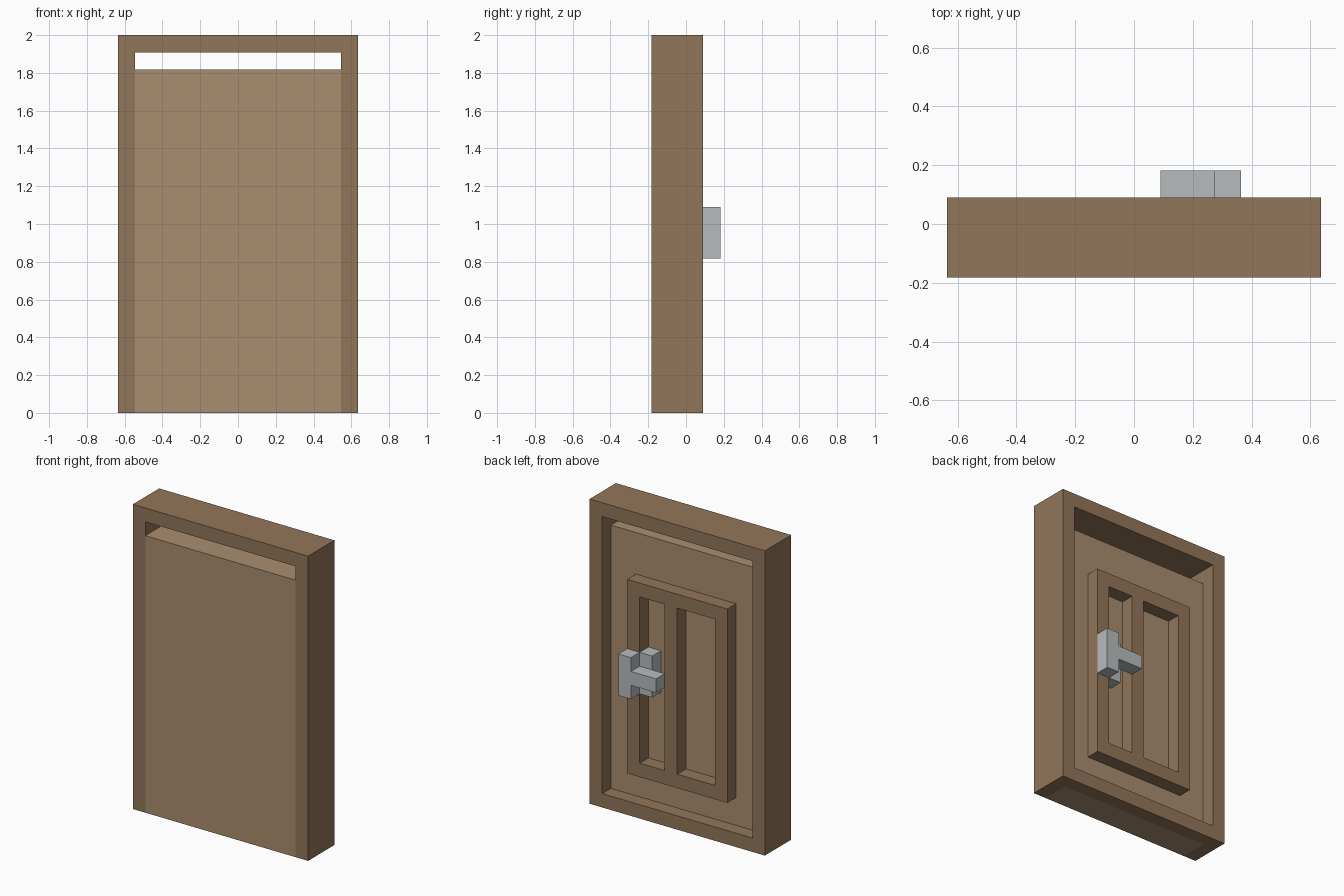
import bpy
import bmesh
from mathutils import Vector

if "Cube" in bpy.data.objects:
    bpy.data.objects.remove(bpy.data.objects["Cube"])

U = 2 / 22  # the model sits on a grid of 22 units in height


def material(name, rgb):
    m = bpy.data.materials.new(name)
    m.diffuse_color = (*rgb, 1)
    m.use_nodes = True
    m.node_tree.nodes["Principled BSDF"].inputs["Base Color"].default_value = m.diffuse_color
    return m


def box(name, x, y, z, mat=None):
    """Box from (min, max) ranges in grid units."""
    lo, hi = (Vector(p) * U for p in zip(x, y, z))
    bm = bmesh.new()
    bmesh.ops.create_cube(bm, size=1)
    bmesh.ops.scale(bm, vec=hi - lo, verts=bm.verts)
    me = bpy.data.meshes.new(name)
    bm.to_mesh(me)
    bm.free()
    ob = bpy.data.objects.new(name, me)
    ob.location = (lo + hi) / 2
    bpy.context.collection.objects.link(ob)
    if mat:
        me.materials.append(mat)
    return ob


def cut(ob, *ranges):
    """Cut box-shaped openings out of an object."""
    for r in ranges:
        cutter = box("cutter", *r)
        cutter.hide_render = True
        mod = ob.modifiers.new("opening", 'BOOLEAN')
        mod.operation = 'DIFFERENCE'
        mod.solver = 'EXACT'
        mod.object = cutter
        bpy.context.view_layer.objects.active = ob
        bpy.ops.object.modifier_apply(modifier=mod.name)
        bpy.data.objects.remove(cutter)


dark_wood = material("dark_wood", (0.29, 0.18, 0.10))
light_wood = material("light_wood", (0.40, 0.27, 0.16))
metal = material("metal", (0.47, 0.50, 0.51))

# Door frame: through opening, plus a notch so the door reaches the ground in front
frame = box("door_frame", (-7, 7), (-2, 1), (0, 22), dark_wood)
cut(frame,
    ((-6, 6), (-3, 2), (1, 21)),
    ((-6, 6), (-3, 0), (-1, 2)))

# Door slab, leaving a gap at the top
box("door_slab", (-6, 6), (-2, 0), (0, 20), light_wood)

# Raised moulding on the back with two uneven openings
moulding = box("panel_moulding", (-4, 4), (0, 1), (3, 17), dark_wood)
cut(moulding,
    ((-3, 0), (-1, 2), (4, 16)),
    ((1, 3), (-1, 2), (4, 16)))

# Handle: outer plate, plate set into the opening, lever
box("handle_plate", (3, 4), (1, 2), (9, 12), metal)
box("handle_inner_plate", (2, 3), (0, 1), (9, 12), metal)
box("handle_lever", (1, 3), (1, 2), (10, 11), metal)
